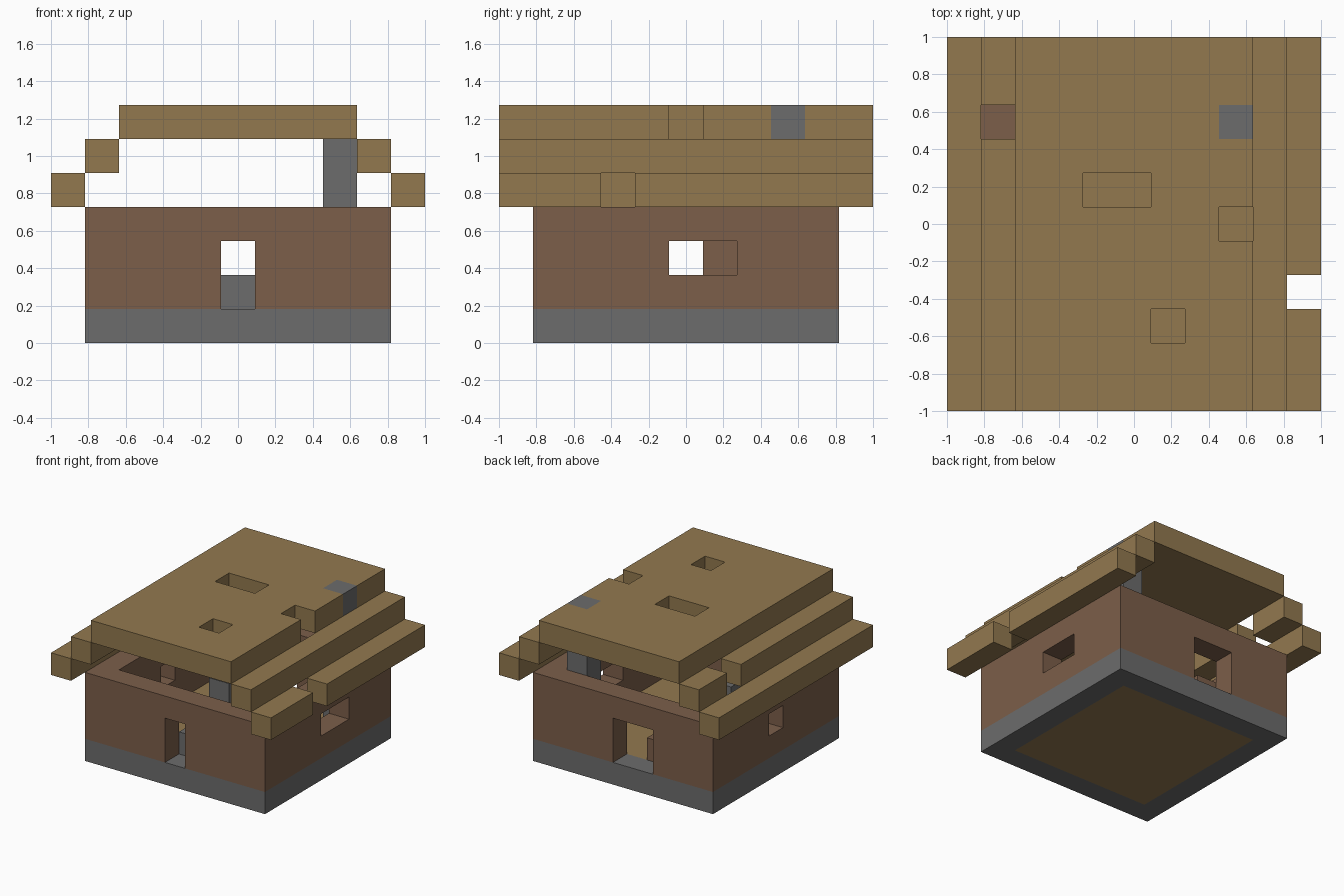
import bpy
import bmesh
from itertools import product
from mathutils import Vector

cube = bpy.data.objects.get("Cube")
if cube:
    bpy.data.objects.remove(cube, do_unlink=True)

N = 11            # blocks along the longest side
S = 2 / N         # block size
cells = {}        # block position -> part name


def make_material(name, color):
    mat = bpy.data.materials.new(name)
    mat.use_nodes = True
    mat.diffuse_color = (*color, 1)
    bsdf = next(n for n in mat.node_tree.nodes if n.type == "BSDF_PRINCIPLED")
    bsdf.inputs["Base Color"].default_value = (*color, 1)
    return mat


def box(x, y, z):
    """All blocks within inclusive (first, last) ranges."""
    return product(*(range(a, b + 1) for a, b in (x, y, z)))


def fill(part, x, y, z):
    cells.update((c, part) for c in box(x, y, z))


def clear(x, y, z):
    for c in box(x, y, z):
        cells.pop(c, None)


stone = make_material("grey stone", (0.15, 0.15, 0.15))
clay = make_material("brown wall", (0.2, 0.113, 0.068))
wood = make_material("tan wood", (0.288, 0.19, 0.078))

materials = {
    "foundation": stone, "floor": wood, "walls": clay,
    "ridge_slab": wood, "middle_eaves": wood, "lower_eaves": wood,
    "chimney": stone, "stone_blocks": stone, "inner_block": clay,
}

# Foundation, walls and floor
fill("foundation", (1, 9), (1, 9), (0, 0))
fill("walls", (1, 9), (1, 9), (1, 3))
clear((2, 8), (2, 8), (0, 3))
fill("floor", (2, 8), (2, 8), (0, 0))

# Front door, back doorway and side windows
clear((5, 5), (1, 1), (1, 2))
clear((4, 5), (9, 9), (1, 2))
clear((1, 1), (5, 5), (2, 2))
clear((9, 9), (5, 6), (2, 2))

# Stepped roof
for side in (0, 1):
    for step, part in enumerate(("lower_eaves", "middle_eaves")):
        x = N - 1 - step if side else step
        fill(part, (x, x), (0, 10), (4 + step, 4 + step))
fill("ridge_slab", (2, 8), (0, 10), (6, 6))

# Missing roof blocks
clear((10, 10), (3, 3), (4, 4))
clear((1, 1), (8, 8), (5, 5))
clear((8, 8), (5, 5), (6, 6))
clear((4, 5), (6, 6), (6, 6))
clear((6, 6), (2, 2), (6, 6))

# Chimney and blocks inside the room
fill("chimney", (8, 8), (8, 8), (1, 6))
fill("stone_blocks", (5, 5), (2, 2), (1, 1))
fill("stone_blocks", (3, 3), (7, 7), (1, 1))
fill("inner_block", (4, 4), (8, 8), (1, 1))


def build(part, mat):
    """Join the exposed sides of a part's blocks into one clean mesh."""
    bm = bmesh.new()
    for c in (c for c, p in cells.items() if p == part):
        for axis, sign in product(range(3), (-1, 1)):
            normal = Vector((0, 0, 0))
            normal[axis] = sign
            if tuple(int(v) for v in Vector(c) + normal) in cells:
                continue
            u, v = Vector((0, 0, 0)), Vector((0, 0, 0))
            u[(axis + 1) % 3] = 0.5
            v[(axis + 2) % 3] = 0.5 * sign
            mid = Vector(c) + normal / 2 + Vector((0.5 - N / 2, 0.5 - N / 2, 0.5))
            corners = (mid - u - v, mid + u - v, mid + u + v, mid - u + v)
            bm.faces.new([bm.verts.new(p * S) for p in corners])
    bmesh.ops.remove_doubles(bm, verts=bm.verts[:], dist=0.001)
    bmesh.ops.dissolve_limit(bm, angle_limit=0.01, verts=bm.verts[:], edges=bm.edges[:])
    mesh = bpy.data.meshes.new(part)
    bm.to_mesh(mesh)
    bm.free()
    mesh.materials.append(mat)
    bpy.context.collection.objects.link(bpy.data.objects.new(part, mesh))


for part, mat in materials.items():
    build(part, mat)
